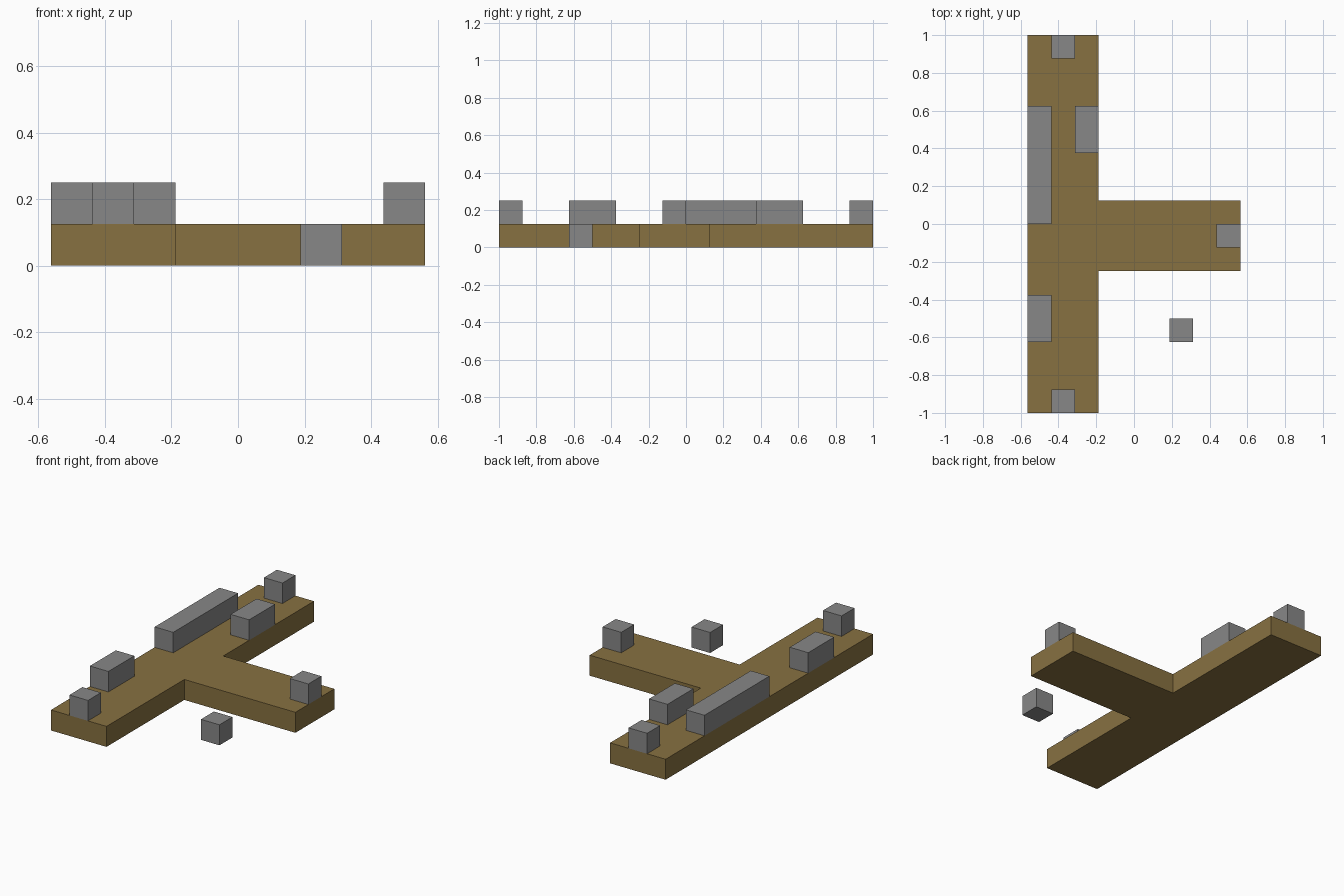
import bpy
import bmesh

if "Cube" in bpy.data.objects:
    bpy.data.objects.remove(bpy.data.objects["Cube"])

U = 0.125  # grid module


def material(name, rgb):
    m = bpy.data.materials.new(name)
    m.diffuse_color = (*rgb, 1.0)
    m.use_nodes = True
    m.node_tree.nodes["Principled BSDF"].inputs["Base Color"].default_value = m.diffuse_color
    return m


brown = material("earth brown", (0.245, 0.165, 0.053))
grey = material("stone grey", (0.245, 0.245, 0.245))


def prism(name, outline, z0, z1, mat):
    """Extrude a closed xy outline (in modules) from z0 to z1."""
    bm = bmesh.new()
    face = bm.faces.new([bm.verts.new((x * U, y * U, z0 * U)) for x, y in outline])
    top = bmesh.ops.extrude_face_region(bm, geom=[face])["geom"]
    bmesh.ops.translate(bm, vec=(0, 0, (z1 - z0) * U),
                        verts=[v for v in top if isinstance(v, bmesh.types.BMVert)])
    bmesh.ops.recalc_face_normals(bm, faces=bm.faces)
    mesh = bpy.data.meshes.new(name)
    bm.to_mesh(mesh)
    bm.free()
    mesh.materials.append(mat)
    obj = bpy.data.objects.new(name, mesh)
    bpy.context.collection.objects.link(obj)


def block(name, x, y, length=1, z=1):
    """Grey block one module wide and tall, running along y."""
    prism(name, [(x, y), (x + 1, y), (x + 1, y + length), (x, y + length)],
          z, z + 1, grey)


# T-shaped base slab
prism("base_slab", [(-4.5, -8), (-1.5, -8), (-1.5, -2), (4.5, -2),
                    (4.5, 1), (-1.5, 1), (-1.5, 8), (-4.5, 8)], 0, 1, brown)

# Blocks at the three ends of the slab
block("front_end_block", -3.5, -8)
block("back_end_block", -3.5, 7)
block("arm_end_block", 3.5, -1)

# Wall blocks along the edges
block("long_wall_block", -4.5, 0, 5)
block("left_wall_block", -4.5, -5, 2)
block("right_wall_block", -2.5, 3, 2)

# Loose block standing beside the slab
block("loose_block", 1.5, -5, z=0)
